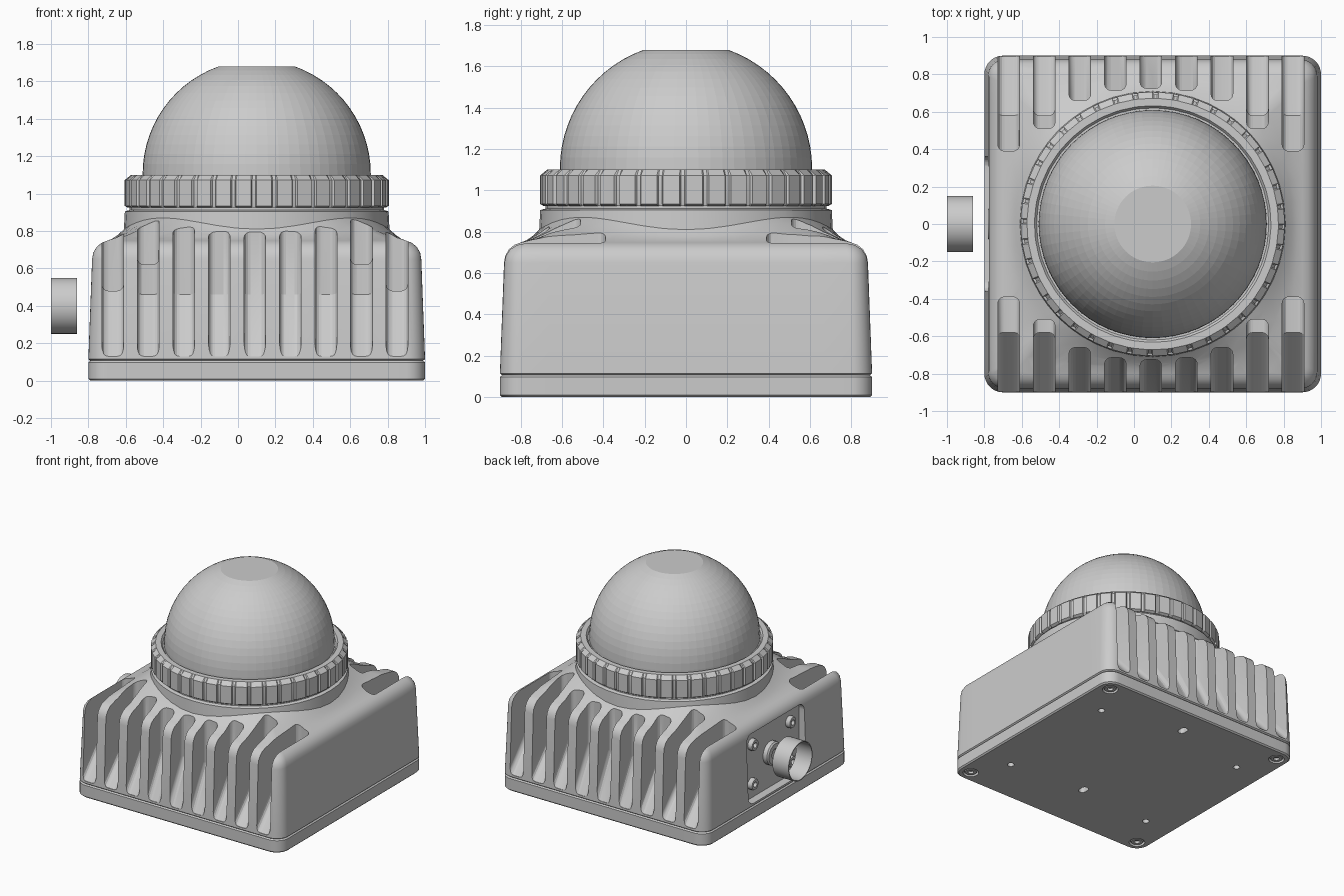
import bpy, bmesh
from math import sin, cos, pi, atan2, sqrt, radians

if "Cube" in bpy.data.objects:
    bpy.data.objects.remove(bpy.data.objects["Cube"])

CX = 0.1  # plan centre of the housing


def finish(name, bm, smooth=True):
    bmesh.ops.recalc_face_normals(bm, faces=bm.faces)
    me = bpy.data.meshes.new(name)
    bm.to_mesh(me)
    bm.free()
    ob = bpy.data.objects.new(name, me)
    bpy.context.collection.objects.link(ob)
    if smooth:
        shade(ob)
    return ob


def activate(ob):
    bpy.ops.object.select_all(action='DESELECT')
    ob.select_set(True)
    bpy.context.view_layer.objects.active = ob


def shade(ob):
    activate(ob)
    bpy.ops.object.shade_smooth_by_angle(angle=radians(32))


def loft(bm, loops, closed=False):
    """Skin a list of equal-length point loops; cap the ends unless closed."""
    rows = [[bm.verts.new(p) for p in lp] for lp in loops]
    pairs = list(zip(rows, rows[1:])) + ([(rows[-1], rows[0])] if closed else [])
    for a, b in pairs:
        for i in range(len(a)):
            j = (i + 1) % len(a)
            bm.faces.new((a[i], a[j], b[j], b[i]))
    if not closed:
        bm.faces.new(rows[0])
        bm.faces.new(rows[-1])


def rrect(hx, hy, r, cuts=12, seg=8):
    """Rounded rectangle outline with subdivided straight sides."""
    pts = []
    for k, (sx, sy) in enumerate([(1, 1), (-1, 1), (-1, -1), (1, -1)]):
        for i in range(seg + 1):
            a = pi / 2 * (k + i / seg)
            pts.append((sx * (hx - r) + r * cos(a), sy * (hy - r) + r * sin(a)))
        nx, ny = [(-1, 1), (-1, -1), (1, -1), (1, 1)][k]
        a = pi / 2 * (k + 1)
        end = (nx * (hx - r) + r * cos(a), ny * (hy - r) + r * sin(a))
        s = pts[-1]
        for i in range(1, cuts):
            t = i / cuts
            pts.append((s[0] + (end[0] - s[0]) * t, s[1] + (end[1] - s[1]) * t))
    return pts


def plan(inset, z):
    return [(CX + x, y, z) for x, y in rrect(.9 - inset, .9 - inset, .1 - inset * .5)]


def circ(r, z, n=64, c=(CX, 0)):
    return [(c[0] + r * cos(2 * pi * i / n), c[1] + r * sin(2 * pi * i / n), z) for i in range(n)]


def along_x(loop, y, z):
    """Turn a loop made about the z axis so that its axis runs along x."""
    return [(h, y + a, z + b) for a, b, h in loop]


def cut(ob, bm):
    tool = finish("cutter", bm, False)
    tool.hide_render = True
    m = ob.modifiers.new("cut", 'BOOLEAN')
    m.operation, m.solver, m.object = 'DIFFERENCE', 'EXACT', tool
    activate(ob)
    bpy.ops.object.modifier_apply(modifier=m.name)
    bpy.data.objects.remove(tool)
    shade(ob)


# Housing: tapered rounded box that blends into a round neck
loops = [plan(.012, .105), plan(0, .115), plan(.02, .65)]
for d in (20, 40, 60, 78):
    a = radians(d)
    loops.append(plan(.02 + .1 * (1 - cos(a)), .65 + .1 * sin(a)))
rim = loops[-1]
ang = [atan2(p[1], p[0] - CX) for p in rim]
for t in (.3, .6, .85, 1):
    loops.append([(p[0] + (CX + .71 * cos(a) - p[0]) * t,
                   p[1] + (.71 * sin(a) - p[1]) * t,
                   p[2] + (.81 + .06 * sin(2 * a) ** 2 - p[2]) * t ** 1.5)
                  for p, a in zip(rim, ang)])
for r, z in ((.705, .905), (.68, .912), (.68, .95)):
    loops.append([(CX + r * cos(a), r * sin(a), z) for a in ang])
bm = bmesh.new()
loft(bm, loops)
housing = finish("housing", bm)

# Cooling slots on front and back, deeper towards the corners
bm = bmesh.new()
inner = {0: [(.725, .46)], 1: [(.715, .46)], 2: [(.66, .46)],
         3: [(.58, .46), (.58, .62), (.51, .62)], 4: [(.58, .48), (.39, .48)]}
for side in (-1, 1):
    for i in range(-4, 5):
        x = CX - .01 + .19 * i
        steps = inner[abs(i)]
        prof = [(1.05, .13), (.895, .13)] + steps + [(steps[-1][0], 1.0), (1.05, 1.0)]
        part = bmesh.new()
        loft(part, [[(x + w, side * y, z) for y, z in prof] for w in (-.058, .058)])
        bmesh.ops.recalc_face_normals(part, faces=part.faces)
        rims = [e for e in part.edges if abs(e.verts[0].co.x - e.verts[1].co.x) < 1e-5]
        bmesh.ops.bevel(part, geom=rims, offset=.035, segments=4, profile=.5,
                        affect='EDGES', clamp_overlap=True)
        tmp = bpy.data.meshes.new("tmp")
        part.to_mesh(tmp)
        part.free()
        bm.from_mesh(tmp)
        bpy.data.meshes.remove(tmp)
# Recess for the connector on the left side
loft(bm, [along_x([(a, b, x) for a, b in rrect(.36, .27, .06)], 0, .4) for x in (-.9, -.735)])
cut(housing, bm)

# Base plate with mounting holes and screw pockets
bm = bmesh.new()
loft(bm, [plan(.01, 0), plan(0, .01), plan(0, .098), plan(.008, .104), plan(.012, .11)])
base = finish("base_plate", bm)
corners = [(sx, sy) for sx in (-1, 1) for sy in (-1, 1)]
bm = bmesh.new()
for sx, sy in corners:
    loft(bm, [circ(.058, z, 24, (CX + sx * .8, sy * .8)) for z in (-.05, .03)])
    loft(bm, [circ(.025, z, 20, (CX + sx * .65, sy * .52)) for z in (-.05, .08)])
for y in (.68, -.46):
    loft(bm, [[(CX + a, y + b, z) for a, b in rrect(.028, .042, .027, 2, 6)] for z in (-.05, .08)])
cut(base, bm)


# Screws with hexagonal sockets
def screw_loops(r, h0, h1):
    d = h0 + (h1 - h0) * .4
    return [circ(r, h0, 24, (0, 0)), circ(r, h1 - (h1 - h0) * .2, 24, (0, 0)),
            circ(r * .88, h1, 24, (0, 0)), circ(r * .45, h1, 24, (0, 0)), circ(r * .45, d, 24, (0, 0))]


for n, (sx, sy) in enumerate(corners):
    bm = bmesh.new()
    loft(bm, [[(CX + sx * .8 + x, sy * .8 + y, z) for x, y, z in lp]
              for lp in screw_loops(.048, .035, .004)])
    finish(f"base_screw_{n}", bm)
    bm = bmesh.new()
    loft(bm, [along_x(lp, sx * .235, .4 + sy * .155) for lp in screw_loops(.045, -.73, -.77)])
    finish(f"panel_screw_{n}", bm)

# Connector: open sleeve and the socket behind it
bm = bmesh.new()
loft(bm, [along_x(circ(r, x, 40, (0, 0)), 0, .4)
          for r, x in ((.15, -1), (.15, -.86), (.143, -.86), (.143, -1))], closed=True)
finish("connector_sleeve", bm)
bm = bmesh.new()
loft(bm, [along_x(lp, 0, .4) for lp in screw_loops(.09, -.73, -.78)])
finish("connector_socket", bm)

# Clamp ring with narrow grip grooves
TEETH = 40


def grip(r, z, depth):
    pts = []
    for i in range(TEETH):
        for f, d in ((0, 0), (.72, 0), (.78, depth), (.94, depth)):
            a = 2 * pi * (i + f) / TEETH
            pts.append((CX + (r - d) * cos(a), (r - d) * sin(a), z))
    return pts


bm = bmesh.new()
loft(bm, [grip(.62, .925, 0), grip(.69, .925, 0), grip(.706, .935, .013), grip(.706, 1.072, .013),
          grip(.672, 1.1, 0), grip(.632, 1.1, 0), grip(.62, 1.085, 0)], closed=True)
finish("clamp_ring", bm)

# Dome, faceted, with a flat top
R, ZC = .61, 1.105
top = atan2(sqrt(R * R - .205 ** 2), .205)
bm = bmesh.new()
loft(bm, [circ(R, .94)] + [circ(R * cos(top * i / 14), ZC + R * sin(top * i / 14)) for i in range(15)])
finish("dome", bm, False)

# Thin seat closing the gap between dome and ring
bm = bmesh.new()
loft(bm, [circ(r, z) for r, z in ((.6, .94), (.64, .94), (.64, 1.08), (.6, 1.08))], closed=True)
finish("dome_seat", bm)
